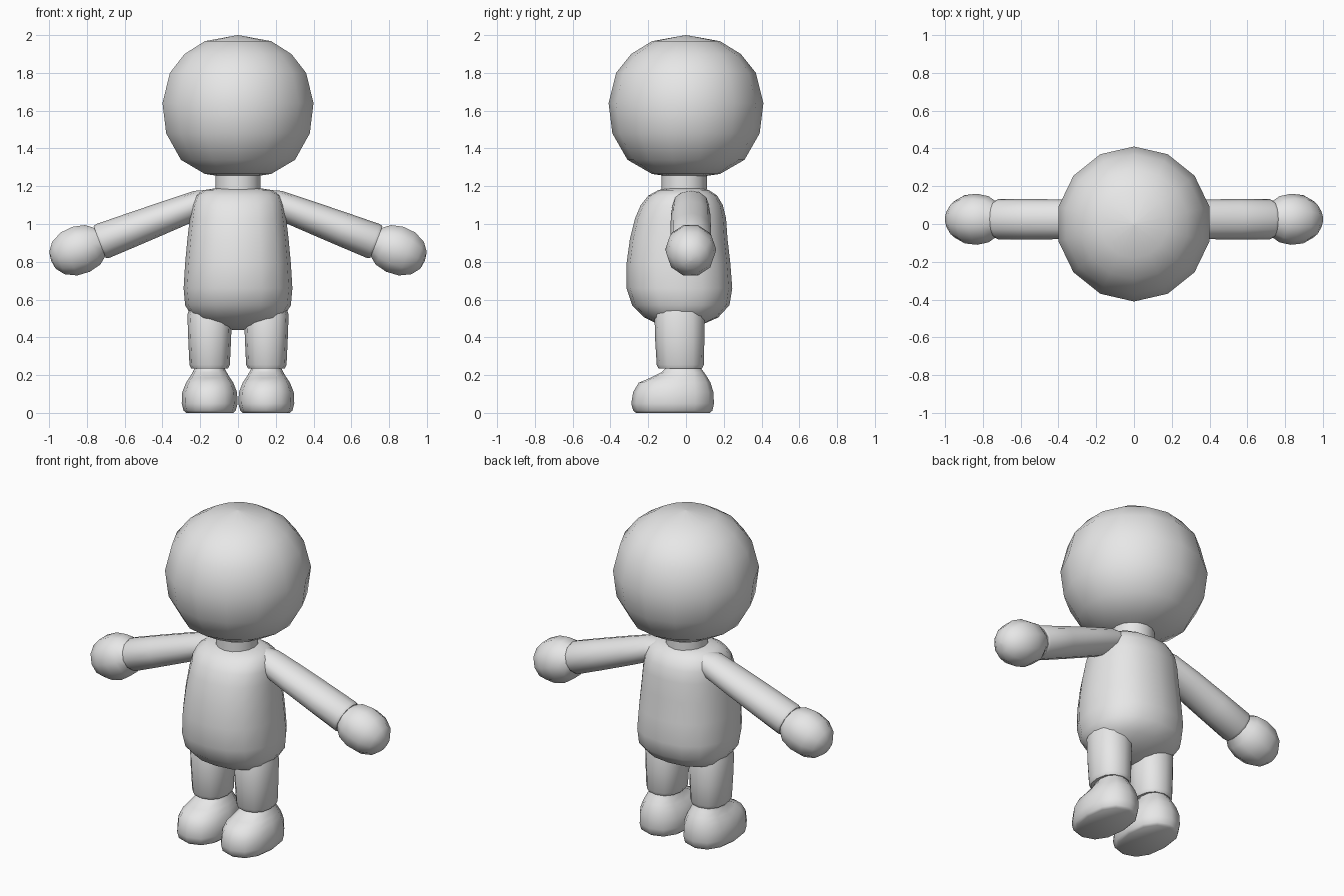
import bpy, bmesh, math
from mathutils import Matrix, Vector

grey = bpy.data.materials.new("plain grey")
grey.diffuse_color = (0.8, 0.8, 0.8, 1)


def loft(name, rings, sides, matrix=Matrix(), power=2.0, angle=50):
    """Skin closed rings given as (height, centre x, centre y, radius x, radius y)."""
    bm = bmesh.new()
    loops = []
    for z, cx, cy, rx, ry in rings:
        loop = []
        for i in range(sides):
            a = 2 * math.pi * i / sides + math.pi / 2
            c, s = math.cos(a), math.sin(a)
            x = math.copysign(abs(c) ** (2 / power), c) * rx
            y = math.copysign(abs(s) ** (2 / power), s) * ry
            loop.append(bm.verts.new(matrix @ Vector((cx + x, cy + y, z))))
        loops.append(loop)
    for a, b in zip(loops, loops[1:]):
        for i in range(sides):
            j = (i + 1) % sides
            bm.faces.new((a[i], a[j], b[j], b[i]))
    bm.faces.new(loops[0])
    bm.faces.new(loops[-1])
    bmesh.ops.remove_doubles(bm, verts=bm.verts, dist=0.0005)
    bmesh.ops.recalc_face_normals(bm, faces=bm.faces)
    mesh = bpy.data.meshes.new(name)
    bm.to_mesh(mesh)
    bm.free()
    mesh.materials.append(grey)
    ob = bpy.data.objects.new(name, mesh)
    bpy.context.collection.objects.link(ob)
    bpy.ops.object.select_all(action='DESELECT')
    ob.select_set(True)
    bpy.context.view_layer.objects.active = ob
    bpy.ops.object.shade_smooth_by_angle(angle=math.radians(angle))
    return ob


def round_rings(profile):
    return [(z, 0, 0, r, r) for z, r in profile]


# Head and neck
loft("head", round_rings([(1.24, 0.01), (1.265, 0.18), (1.34, 0.31), (1.48, 0.39),
                          (1.64, 0.41), (1.80, 0.37), (1.90, 0.29), (1.968, 0.18),
                          (2.0, 0.002)]), 14)
loft("neck", [(1.12, 0, -0.01, 0.12, 0.12), (1.32, 0, -0.01, 0.12, 0.12)], 16)

# Torso: height, half width, front y, back y
torso = [(0.44, 0.03, -0.06, 0.0), (0.465, 0.14, -0.14, 0.08), (0.505, 0.24, -0.22, 0.17),
         (0.57, 0.28, -0.285, 0.23), (0.66, 0.288, -0.315, 0.245), (0.79, 0.28, -0.315, 0.235),
         (0.92, 0.268, -0.297, 0.22), (1.03, 0.255, -0.27, 0.212), (1.10, 0.245, -0.24, 0.195),
         (1.15, 0.225, -0.20, 0.165), (1.18, 0.18, -0.145, 0.12), (1.19, 0.11, -0.09, 0.08)]
loft("torso", [(z, 0, (f + b) / 2, w, (b - f) / 2) for z, w, f, b in torso], 16, power=2.3)

for side, label in ((-1, "right"), (1, "left")):
    # Arm frame: local z runs from the shoulder to the hand, local x points up
    t = math.radians(21)
    frame = Matrix(((side * math.sin(t), 0, side * math.cos(t), side * 0.13),
                    (0, 1, 0, 0.025),
                    (math.cos(t), 0, -math.sin(t), 1.135),
                    (0, 0, 0, 1)))
    loft(label + "_arm", [(0.0, -0.01, 0, 0.06, 0.08), (0.08, 0, 0, 0.074, 0.095),
                          (0.25, 0, 0, 0.082, 0.105), (0.45, 0, 0, 0.09, 0.107),
                          (0.63, 0, 0, 0.096, 0.107), (0.645, 0, 0, 0.09, 0.1),
                          (0.645, 0, 0, 0.07, 0.08)], 12, frame)
    loft(label + "_hand", [(0.60, 0, 0, 0.07, 0.075), (0.645, 0, 0, 0.085, 0.095),
                           (0.685, 0, 0, 0.118, 0.122), (0.75, 0, 0, 0.134, 0.135),
                           (0.82, 0, 0, 0.128, 0.128), (0.88, 0, 0, 0.096, 0.096),
                           (0.913, 0, 0, 0.05, 0.05), (0.92, 0, 0, 0.004, 0.004)], 10, frame)

    # Leg with a rounded trouser hem
    x = side * 0.15
    loft(label + "_leg", [(0.235, x, -0.03, 0.085, 0.1), (0.235, x, -0.03, 0.097, 0.115),
                          (0.255, x, -0.03, 0.107, 0.125), (0.38, x, -0.033, 0.113, 0.13),
                          (0.52, x, -0.035, 0.118, 0.132), (0.60, x, -0.035, 0.09, 0.1)],
         12, power=2.3)

    # Foot: height, half width, toe y, heel y
    foot = [(0.0, 0.125, -0.265, 0.125), (0.012, 0.138, -0.28, 0.14), (0.05, 0.148, -0.29, 0.148),
            (0.11, 0.145, -0.28, 0.145), (0.16, 0.125, -0.25, 0.13), (0.185, 0.108, -0.19, 0.115),
            (0.215, 0.09, -0.13, 0.095), (0.235, 0.08, -0.11, 0.08), (0.28, 0.07, -0.1, 0.06)]
    loft(label + "_foot", [(z, x, (f + b) / 2, w, (b - f) / 2) for z, w, f, b in foot],
         12, power=2.3)
